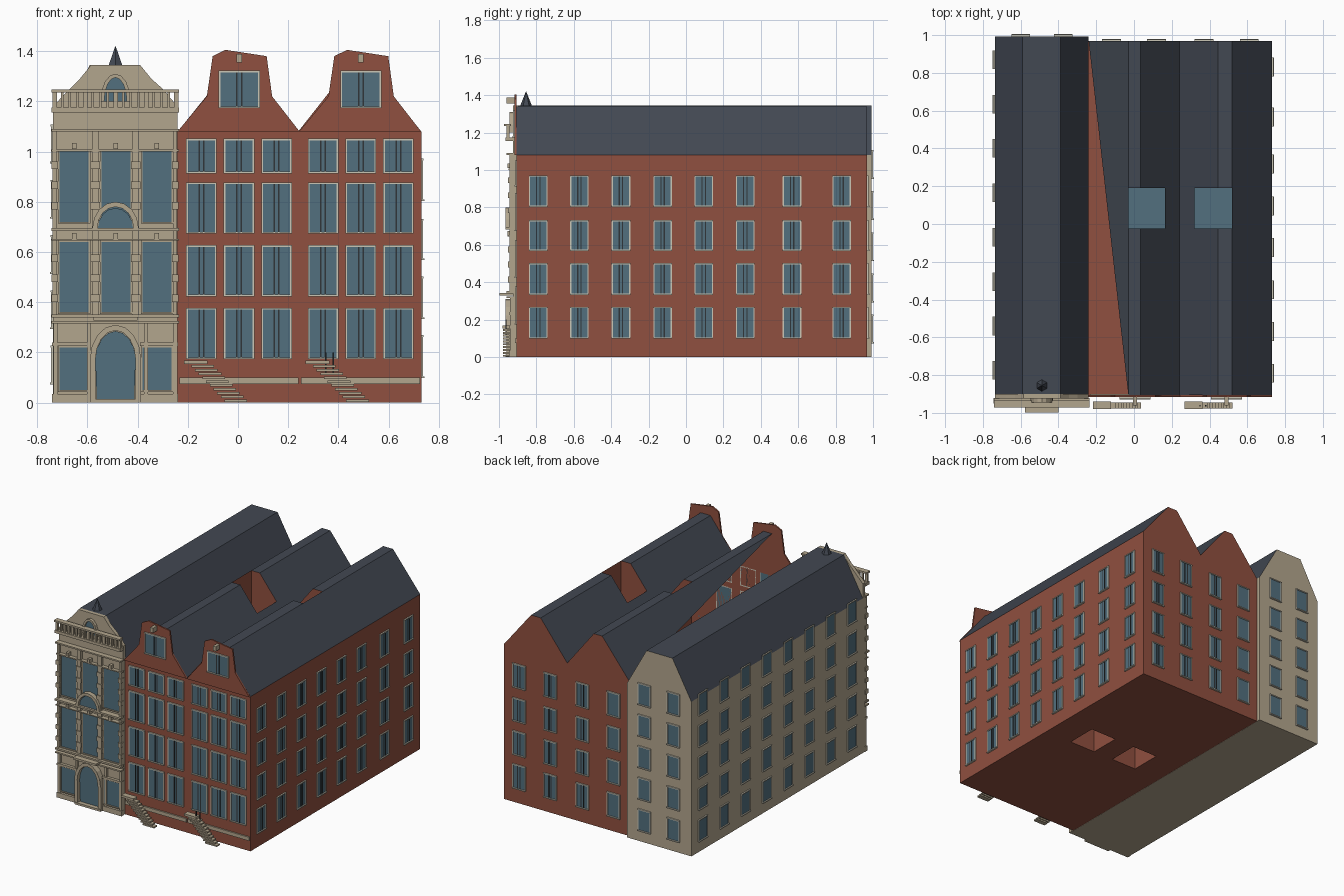
import bpy, bmesh, math

if "Cube" in bpy.data.objects:
    bpy.data.objects.remove(bpy.data.objects["Cube"])

COLORS = {"brick": (0.28, 0.08, 0.05, 1), "stone": (0.45, 0.38, 0.27, 1), "slate": (0.055, 0.065, 0.085, 1),
          "glass": (0.085, 0.16, 0.21, 1), "trim": (0.6, 0.57, 0.47, 1), "dark": (0.03, 0.035, 0.04, 1)}
MATS = {}
for key, col in COLORS.items():
    MATS[key] = bpy.data.materials.new(key)
    MATS[key].diffuse_color = col
PARTS = {}


def part(name, mat):
    if name not in PARTS:
        PARTS[name] = (bmesh.new(), mat)
    return PARTS[name][0]


def poly(bm, pts):
    return bm.faces.new([bm.verts.new(p) for p in pts])


def box(bm, x0, x1, y0, y1, z0, z1):
    prism(bm, [(x0, z0), (x1, z0), (x1, z1), (x0, z1)], y0, y1)


def prism(bm, pts, y0, y1):
    a = [bm.verts.new((x, y0, z)) for x, z in pts]
    b = [bm.verts.new((x, y1, z)) for x, z in pts]
    faces = [bm.faces.new(a), bm.faces.new(b[::-1])]
    for i in range(len(pts)):
        j = (i + 1) % len(pts)
        faces.append(bm.faces.new((a[j], a[i], b[i], b[j])))
    bmesh.ops.recalc_face_normals(bm, faces=faces)


def arch(bm, cx, cz, rx, rz, t, y0, y1, n=8):
    ring = lambda k, s: (cx + (rx - s) * math.cos(math.pi * k / n), cz + (rz - s) * math.sin(math.pi * k / n))
    for k in range(n):
        prism(bm, [ring(k, 0), ring(k + 1, 0), ring(k + 1, t), ring(k, t)], y0, y1)


def half_disc(cx, cz, rx, rz, n=8):
    return [(cx + rx * math.cos(math.pi * k / n), cz + rz * math.sin(math.pi * k / n)) for k in range(n + 1)]


# Building shell: strips of floor, wall and roof following a roof profile, with open shafts
def shell(name, mat, prof, y0, y1, shafts=(), ys=(), open_strip=None):
    def top(x):
        for (xa, za), (xb, zb) in zip(prof, prof[1:]):
            if xa <= x <= xb:
                return za + (zb - za) * (x - xa) / (xb - xa)
    xs = sorted({p[0] for p in prof} | {v for s in shafts for v in s})
    yb = [y0, *ys, y1]
    walls, roof = part(name + "_walls", mat), part(name + "_roof", "slate")
    inside = lambda a, b: any(s[0] <= a and b <= s[1] for s in shafts)
    for a, b in zip(xs, xs[1:]):
        za, zb = top(a), top(b)
        poly(walls, [(a, y0, 0), (b, y0, 0), (b, y0, zb), (a, y0, za)])
        poly(walls, [(b, y1, 0), (a, y1, 0), (a, y1, za), (b, y1, zb)])
        for k, (c, d) in enumerate(zip(yb, yb[1:])):
            if k == 1 and inside(a, b):
                poly(walls, [(a, d, 0), (b, d, 0), (b, d, zb), (a, d, za)])
                poly(walls, [(b, c, 0), (a, c, 0), (a, c, za), (b, c, zb)])
                continue
            poly(walls, [(a, d, 0), (b, d, 0), (b, c, 0), (a, c, 0)])
            if a != open_strip:
                poly(roof, [(a, c, za), (b, c, zb), (b, d, zb), (a, d, za)])
        if a == open_strip:  # this slope is only half covered
            poly(roof, [(a, y1, za), (b, y0, zb), (b, y1, zb)])
    for x, s in ((xs[0], -1), (xs[-1], 1)):
        p = [(x, y0, 0), (x, y1, 0), (x, y1, top(x)), (x, y0, top(x))]
        poly(walls, p if s > 0 else p[::-1])
    for s in shafts:
        for x, flip in ((s[0], False), (s[1], True)):
            p = [(x, yb[1], 0), (x, yb[2], 0), (x, yb[2], top(x)), (x, yb[1], top(x))]
            poly(walls, p[::-1] if flip else p)


# Window with glass, surround and centre bars, placed on one side of a building
def window(name, side, plane, u0, u1, z0, z1, bars=True, frame="trim"):
    def put(p, m, a, b, c, d, out):
        bm = part(name + "_" + p, m)
        lo, hi = sorted((plane, plane + out * (1 if side in ("right", "back") else -1)))
        if side in ("front", "back"):
            box(bm, a, b, lo, hi, c, d)
        else:
            box(bm, lo, hi, a, b, c, d)
    t = 0.007
    put("glass", "glass", u0, u1, z0, z1, 0.004)
    for a, b in ((u0 - t, u0), (u1, u1 + t)):
        put("surrounds", frame, a, b, z0, z1, 0.007)
    put("surrounds", frame, u0 - t, u1 + t, z1, z1 + t, 0.009)
    put("surrounds", frame, u0 - t, u1 + t, z0 - t, z0, 0.012)
    if bars:
        m = (u0 + u1) / 2
        for s in (-1, 1):
            put("bars", "dark", m + s * .009 - .003, m + s * .009 + .003, z0, z1, 0.007)


# Brick double house and stone house bodies
SHAFTS = [(-0.03, 0.165), (0.32, 0.52)]
shell("brick_house", "brick", [(-.24, 1.08), (-.03, 1.34), (.035, 1.34), (.24, 1.08), (.445, 1.34), (.52, 1.34), (.73, 1.08)],
      -.905, .968, SHAFTS, (-.025, .19), -.24)
shell("stone_house", "stone", [(-.737, 1.08), (-.59, 1.345), (-.39, 1.345), (-.241, 1.08)], -.9, .993)
for a, b in SHAFTS:
    poly(part("courtyard_glass", "glass"), [(a, -.025, .25), (b, -.025, .25), (b, .19, .25), (a, .19, .25)])

# Brick front: windows, gables, hoist stones, plinth band, stairs
for cx, x0 in ((.002, -.2), (.4865, .285)):
    for i in range(3):
        for z0, z1 in ((.18, .37), (.43, .62), (.68, .87), (.92, 1.045)):
            window("brick_front_window", "front", -.905, x0 + .15 * i, x0 + .15 * i + .108, z0, z1)
    outline = [(-.243, 1.08), (-.126, 1.22), (-.103, 1.38), (-.052, 1.405), (.112, 1.38), (.134, 1.22), (.243, 1.08)]
    prism(part("front_gables", "brick"), [(cx + x, z) for x, z in outline], -.917, -.906)
    window("gable_window", "front", -.917, cx - .072, cx + .078, 1.18, 1.315)
    box(part("hoist_stones", "stone"), cx - .008, cx + .014, -.96, -.91, 1.355, 1.388)
    box(part("plinth_band", "stone"), cx - .235, cx + .238, -.915, -.9, .075, .1)
    stairs = part("front_stairs", "stone")
    sx = cx - .218
    box(stairs, sx, sx + .095, -.98, -.94, .153, .168)
    for i in range(10):
        box(stairs, sx + .03 + .0147 * i, sx + .12 + .0147 * i, -.978, -.945, .14 - .0153 * i, .15 - .0153 * i)
for x in (.35, .38):
    box(part("stair_posts", "dark"), x - .003, x + .003, -.965, -.959, .12, .2)

# Brick side and back windows
ROWS = ((.105, .262), (.34, .495), (.575, .725), (.81, .965))
for z0, z1 in ROWS:
    for y in (-.79, -.57, -.348, -.125, .095, .317, .567, .832):
        window("brick_side_window", "right", .73, y - .043, y + .043, z0, z1)
    for x in (.61, .37, .12, -.12):
        window("brick_back_window", "back", .968, x - .043, x + .043, z0, z1, x > 0)

# Stone house side and back windows
for i in range(5):
    z = .15 + .22 * i
    for j in range(8):
        y = .87 - .235 * j
        window("stone_side_window", "left", -.737, y - .042, y + .042, z - .07, z + .07, False)
    for x in (-.6, -.375):
        window("stone_back_window", "back", .993, x - .042, x + .042, z - .07, z + .07, False)

# Stone facade slab with curved top gable
C = -.488
prism(part("stone_facade", "stone"), [(-.737, 0), (-.241, 0), (-.241, 1.18), (-.3, 1.25), (-.345, 1.29), (-.39, 1.345),
      (-.585, 1.345), (-.63, 1.29), (-.68, 1.24), (-.737, 1.18)], -.925, -.899)
for x0 in (-.71, -.543, -.38):
    for z0, z1 in ((.05, .22), (.36, .64), (.72, 1.0)):
        if z0 > .1 or x0 != -.543:
            window("stone_front_window", "front", -.93, x0, x0 + .115, z0, z1, False, "stone")
    for z in (.66, 1.02):
        box(part("keystones", "stone"), x0 + .048, x0 + .066, -.955, -.92, z - .01, z + .015)

# Pilasters with block courses
pil = part("pilasters", "stone")
for x in (-.73, -.568, -.408, -.25):
    w = .008 if x in (-.73, -.25) else .014
    box(pil, x - w, x + w, -.945, -.92, .34, 1.08)
    for z in (.4, .48, .56, .77, .85, .93):
        box(pil, x - w - .005, x + w + .005, -.951, -.92, z, z + .03)
for x in (-.735, -.602, -.375, -.258):
    box(pil, x, x + .017, -.94, -.92, 0, .32)

# Cornices and frieze ledges
cor = part("cornices", "stone")
for z0, z1, y in ((.0, .035, -.945), (.225, .24, -.945), (.315, .325, -.96), (.34, .352, -.96), (.645, .652, -.955),
                  (.683, .695, -.965), (1.0, 1.008, -.95), (1.08, 1.09, -.96), (1.155, 1.175, -.965)):
    spans = ((-.74, -.585), (-.39, -.238)) if z0 < .3 else ((-.742, -.235),)
    for a, b in spans:
        box(cor, a, b, y, -.92, z0, z1)
box(part("balcony", "stone"), C - .088, C + .088, -.998, -.925, .328, .342)

# Arched doorway and glass
prism(part("door_glass", "glass"), [(C - .075, .015), (C + .075, .015)] + half_disc(C, .17, .08, .115), -.936, -.92)
door = part("door_surround", "stone")
arch(door, C, .17, .102, .14, .022, -.965, -.92)
for s in (-1, 1):
    box(door, C + s * .091 - .011, C + s * .091 + .011, -.96, -.92, 0, .17)
box(door, C - .1, C + .1, -.965, -.92, 0, .014)

# Arched hood on the second floor and attic window
prism(part("hood_glass", "glass"), half_disc(C, .695, .07, .08), -.95, -.925)
arch(part("window_hood", "stone"), C, .695, .092, .105, .02, -.965, -.925)
prism(part("attic_glass", "glass"), half_disc(C, 1.2, .045, .095), -.931, -.92)
arch(part("attic_hood", "stone"), C, 1.2, .06, .11, .015, -.945, -.92)

# Roof balustrade
bal = part("balustrade", "stone")
box(bal, -.742, -.235, -.972, -.935, 1.235, 1.247)
for i in range(17):
    x = -.73 + .0303 * i
    w = .009 if i % 4 == 0 else .005
    box(bal, x - w, x + w, -.96, -.945, 1.175, 1.236)

# Build the objects
for name, (bm, mat) in PARTS.items():
    bmesh.ops.remove_doubles(bm, verts=bm.verts, dist=1e-5) if "house" in name else None
    me = bpy.data.meshes.new(name)
    bm.to_mesh(me)
    bm.free()
    me.materials.append(MATS[mat])
    bpy.context.collection.objects.link(bpy.data.objects.new(name, me))

# Roof finial
bpy.ops.mesh.primitive_cone_add(vertices=6, radius1=.032, depth=.08, location=(C, -.855, 1.382))
bpy.context.object.name = "roof_finial"
bpy.context.object.data.materials.append(MATS["slate"])

for m in bpy.data.materials:
    if m.users and not m.is_grease_pencil:
        m.use_nodes = True
        m.node_tree.nodes["Principled BSDF"].inputs["Base Color"].default_value = m.diffuse_color
